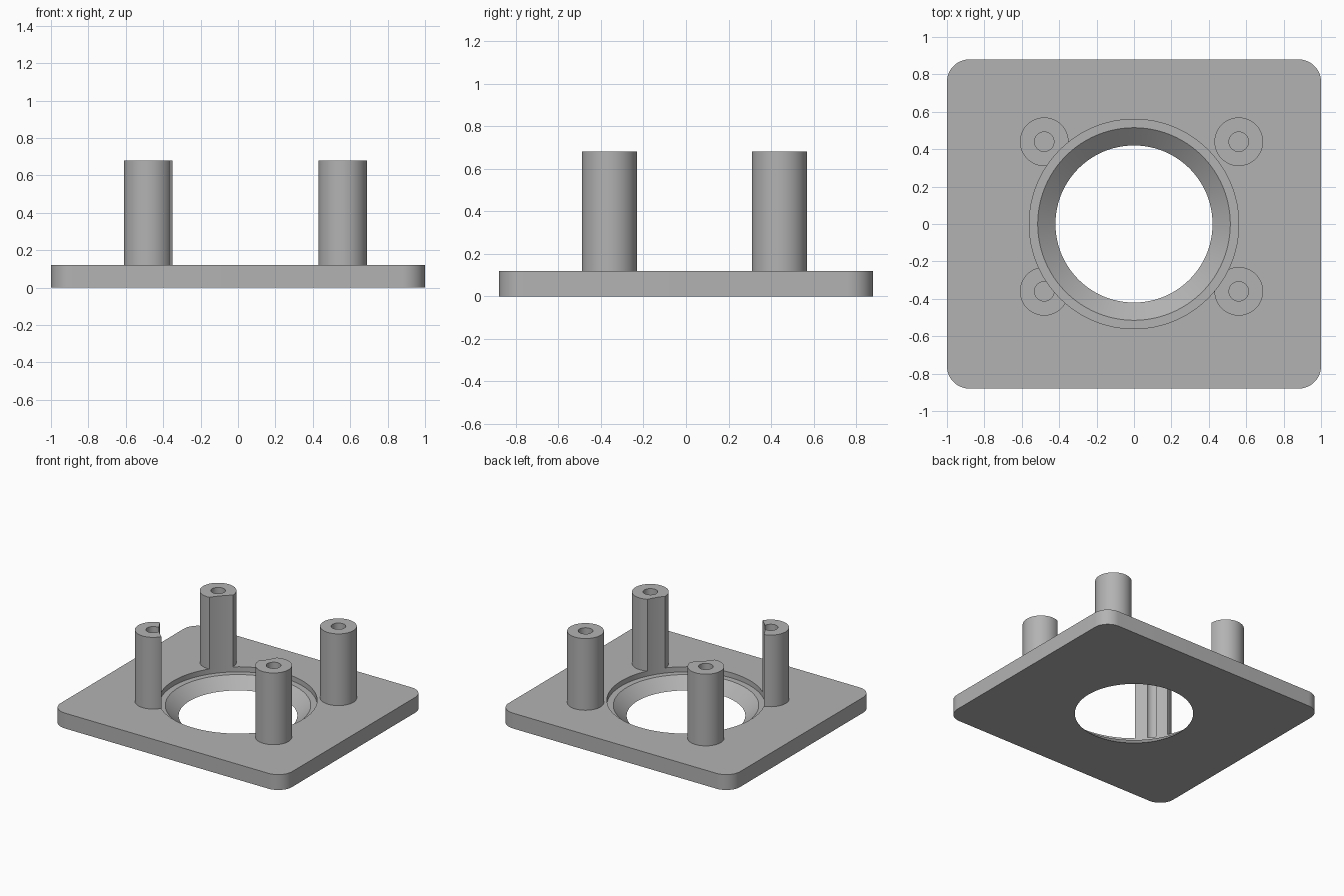
import bpy
import bmesh
import math

cube = bpy.data.objects.get("Cube")
if cube:
    bpy.data.objects.remove(cube, do_unlink=True)

HALF_X, HALF_Y, THICK, CORNER = 1.0, 0.88, 0.12, 0.12
POST_TOP, POST_R, HOLE_R = 0.68, 0.13, 0.052
BORE_R, LEDGE_Z, CONE_TOP, CONE_LOW = 0.56, 0.08, 0.515, 0.42

grey = bpy.data.materials.new("plain_grey")
grey.use_nodes = True
grey_value = (0.45, 0.45, 0.45, 1)
grey.diffuse_color = grey_value
grey.node_tree.nodes["Principled BSDF"].inputs["Base Color"].default_value = grey_value


def finish(bm, name):
    bmesh.ops.recalc_face_normals(bm, faces=bm.faces)
    mesh = bpy.data.meshes.new(name)
    bm.to_mesh(mesh)
    bm.free()
    mesh.materials.append(grey)
    obj = bpy.data.objects.new(name, mesh)
    bpy.context.collection.objects.link(obj)
    return obj


def prism(name, outline, low, high):
    """Extrude a flat outline between two heights."""
    bm = bmesh.new()
    face = bm.faces.new([bm.verts.new((x, y, low)) for x, y in outline])
    new = bmesh.ops.extrude_face_region(bm, geom=[face])["geom"]
    top = [v for v in new if isinstance(v, bmesh.types.BMVert)]
    bmesh.ops.translate(bm, verts=top, vec=(0, 0, high - low))
    return finish(bm, name)


def arc(x, y, radius, start, end, steps):
    angles = [start + (end - start) * i / steps for i in range(steps + 1)]
    return [(x + radius * math.cos(a), y + radius * math.sin(a)) for a in angles]


def cylinder(name, x, y, radius, low, high, sides):
    return prism(name, arc(x, y, radius, 0, math.tau, sides)[:-1], low, high)


def lathe(name, profile, sides):
    """Stack rings of (radius, height) into a closed solid."""
    bm = bmesh.new()
    rings = [[bm.verts.new((x, y, z)) for x, y in arc(0, 0, r, 0, math.tau, sides)[:-1]]
             for r, z in profile]
    for a, b in zip(rings, rings[1:]):
        for i in range(sides):
            j = (i + 1) % sides
            bm.faces.new((a[i], a[j], b[j], b[i]))
    bm.faces.new(rings[0])
    bm.faces.new(rings[-1])
    return finish(bm, name)


def cut(obj, cutter):
    cutter.hide_render = True
    mod = obj.modifiers.new("cut", "BOOLEAN")
    mod.operation, mod.solver, mod.object = "DIFFERENCE", "EXACT", cutter
    bpy.context.view_layer.objects.active = obj
    bpy.ops.object.modifier_apply(modifier=mod.name)
    bpy.data.objects.remove(cutter, do_unlink=True)


def smooth(obj):
    bpy.ops.object.select_all(action="DESELECT")
    obj.select_set(True)
    bpy.context.view_layer.objects.active = obj
    bpy.ops.object.shade_smooth_by_angle(angle=math.radians(25))


# Base plate with rounded corners
outline = []
for k, (sx, sy) in enumerate([(1, 1), (-1, 1), (-1, -1), (1, -1)]):
    outline += arc(sx * (HALF_X - CORNER), sy * (HALF_Y - CORNER), CORNER,
                   k * math.pi / 2, (k + 1) * math.pi / 2, 12)
plate = prism("base_plate", outline, 0, THICK)

# Stepped, tapered centre opening
slope = (CONE_TOP - CONE_LOW) / LEDGE_Z
cut(plate, lathe("opening_cutter", [(CONE_LOW - slope * 0.05, -0.05), (CONE_TOP, LEDGE_Z),
                                    (BORE_R, LEDGE_Z), (BORE_R, 1)], 96))
smooth(plate)

# Hollow posts, trimmed where they overlap the opening
posts = {"front_right_post": (-0.48, -0.36), "front_left_post": (0.56, -0.36),
         "back_right_post": (-0.48, 0.44), "back_left_post": (0.56, 0.44)}
for name, (x, y) in posts.items():
    post = cylinder(name, x, y, POST_R, THICK - 0.01, POST_TOP, 48)
    cut(post, cylinder("hole_cutter", x, y, HOLE_R, 0, 1, 32))
    cut(post, cylinder("trim_cutter", 0, 0, BORE_R, 0, 1, 96))
    smooth(post)
